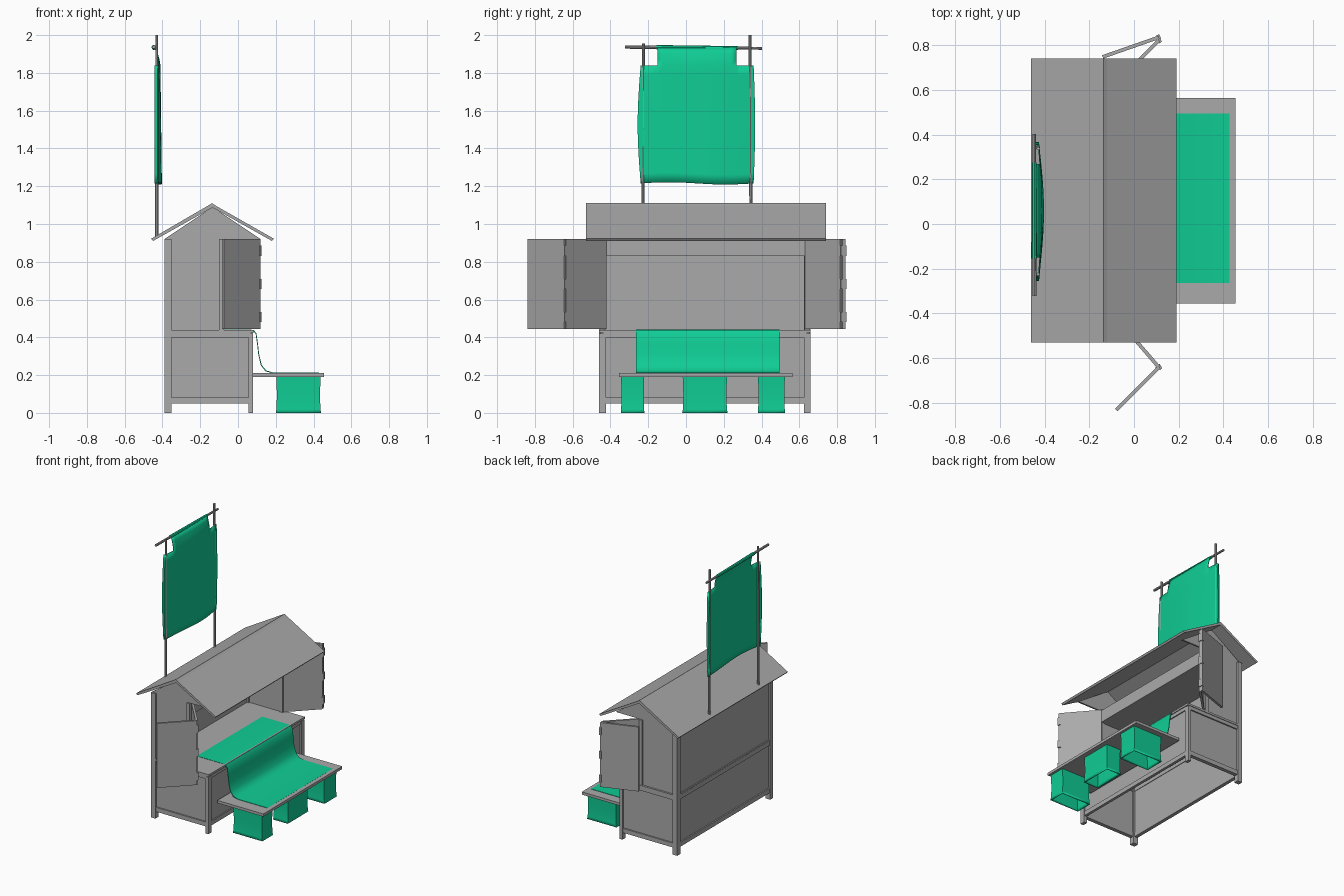
import bpy, bmesh, math
from mathutils import Vector

cube = bpy.data.objects.get("Cube")
if cube:
    bpy.data.objects.remove(cube, do_unlink=True)


def material(name, rgb):
    m = bpy.data.materials.new(name)
    m.use_nodes = True
    m.diffuse_color = (*rgb, 1)
    m.node_tree.nodes["Principled BSDF"].inputs["Base Color"].default_value = (*rgb, 1)
    return m


GRAY = material("weathered gray", (0.40, 0.40, 0.40))
GREEN = material("cloth green", (0.005, 0.61, 0.30))


def finish(name, bm, mat, smooth=False):
    bmesh.ops.recalc_face_normals(bm, faces=bm.faces)
    me = bpy.data.meshes.new(name)
    bm.to_mesh(me)
    bm.free()
    me.materials.append(mat)
    ob = bpy.data.objects.new(name, me)
    bpy.context.collection.objects.link(ob)
    if smooth:
        bpy.ops.object.select_all(action='DESELECT')
        ob.select_set(True)
        bpy.context.view_layer.objects.active = ob
        bpy.ops.object.shade_smooth_by_angle(angle=math.radians(40))
    return ob


def box(name, xs, ys, zs, mat=GRAY):
    bm = bmesh.new()
    bmesh.ops.create_cube(bm, size=1)
    for v in bm.verts:
        v.co = [r[0] if c < 0 else r[1] for c, r in zip(v.co, (xs, ys, zs))]
    return finish(name, bm, mat)


def prism(name, profile, ys, mat=GRAY, smooth=False):
    """Extrude an x-z outline along y."""
    bm = bmesh.new()
    face = bm.faces.new([bm.verts.new((x, ys[0], z)) for x, z in profile])
    new = bmesh.ops.extrude_face_region(bm, geom=[face])["geom"]
    for v in new:
        if isinstance(v, bmesh.types.BMVert):
            v.co.y = ys[1]
    return finish(name, bm, mat, smooth)


def rod(name, a, b, radius, mat=GRAY):
    a, b = Vector(a), Vector(b)
    bm = bmesh.new()
    bmesh.ops.create_cone(bm, cap_ends=True, segments=8, radius1=radius,
                          radius2=radius * 0.85, depth=(b - a).length)
    ob = finish(name, bm, mat, True)
    ob.location = (a + b) / 2
    ob.rotation_euler = (b - a).to_track_quat('Z', 'Y').to_euler()
    return ob


# Overall stall limits
BACK, FRONT, WALL = -0.39, 0.08, -0.075
LOW, HIGH = -0.46, 0.66
COUNTER, EAVE = 0.44, 0.92

# Corner posts, end frames and end panels
for side, y, s in (("right", LOW, 1), ("left", HIGH, -1)):
    post = sorted((y, y + s * 0.036))
    rail = sorted((y + s * 0.004, y + s * 0.032))
    panel = sorted((y + s * 0.014, y + s * 0.026))
    box(side + "_back_post", (BACK, BACK + 0.038), post, (0, EAVE))
    box(side + "_front_post", (FRONT - 0.024, FRONT), post, (0, COUNTER - 0.02))
    for z in (0.05, 0.40):
        box(side + "_end_rail", (BACK + 0.03, FRONT - 0.01), rail, (z, z + 0.032))
    box(side + "_lower_panel", (BACK + 0.02, FRONT - 0.01), panel, (0.06, 0.42))
    box(side + "_upper_panel", (BACK + 0.02, WALL), panel, (0.43, EAVE))
    box(side + "_upper_jamb", (WALL - 0.025, WALL), rail, (COUNTER, EAVE))
    prism(side + "_gable", [(BACK, EAVE), (-0.135, 1.09), (0.12, EAVE)], panel)

# Front and back rails and boards
inner = (LOW + 0.02, HIGH - 0.02)
for z in (0.05, 0.40):
    box("front_rail", (FRONT - 0.022, FRONT - 0.002), inner, (z, z + 0.032))
    box("back_rail", (BACK + 0.004, BACK + 0.03), inner, (z, z + 0.032))
box("front_panel", (FRONT - 0.02, FRONT - 0.01), inner, (0.06, 0.42))
box("back_panel", (BACK + 0.014, BACK + 0.026), inner, (0.06, EAVE))
box("counter_top", (BACK + 0.005, FRONT + 0.004), (LOW, HIGH), (0.425, COUNTER))
box("ceiling", (BACK + 0.02, WALL), inner, (0.83, 0.84))
box("lintel", (WALL - 0.015, WALL), inner, (0.83, EAVE))

# Pitched roof
prism("roof", [(-0.46, 0.922), (-0.137, 1.11), (-0.12, 1.098), (0.19, 0.922),
               (0.18, 0.91), (-0.135, 1.087), (-0.45, 0.91)], (-0.53, 0.74))


# Folding shutters with hinges
def shutter(name, a, b):
    a, b = Vector(a), Vector(b)
    d = b - a
    ob = box(name, (0, d.length), (-0.008, 0.008), (COUNTER + 0.005, EAVE))
    hinges = [box(name + "_hinge", (d.length - 0.008, d.length + 0.006),
                  (-0.012, 0.012), (z, z + 0.055)) for z in (0.48, 0.655, 0.83)]
    for o in [ob] + hinges:
        o.location = (a.x, a.y, 0)
        o.rotation_euler.z = math.atan2(d.y, d.x)


shutter("right_inner_shutter", (-0.075, -0.425), (0.11, -0.64))
shutter("right_outer_shutter", (-0.08, -0.833), (0.113, -0.64))
shutter("left_inner_shutter", (-0.075, 0.635), (0.112, 0.822))
shutter("left_outer_shutter", (-0.14, 0.748), (0.112, 0.836))

# Dining table and its runner draped down from the counter
box("table_top", (FRONT, 0.455), (-0.355, 0.565), (0.19, 0.21))
path = [(-0.15, 0.442), (0.06, 0.442), (0.085, 0.438), (0.098, 0.42), (0.105, 0.37),
        (0.112, 0.31), (0.125, 0.255), (0.15, 0.224), (0.19, 0.213), (0.428, 0.213)]
under = [(x - 0.004, z - 0.004) for x, z in reversed(path)]
prism("table_runner", path + under, (-0.265, 0.495), GREEN, True)


# Stools: open-bottomed cloth covers, pinched slightly at mid height
def stool(name, xs, ys):
    bm = bmesh.new()
    cx, cy = sum(xs) / 2, sum(ys) / 2
    rings = []
    for z, k in ((0, 1), (0.02, 0.97), (0.095, 0.95), (0.17, 0.97), (0.19, 0.98)):
        rings.append([bm.verts.new((cx + (x - cx) * k, cy + (y - cy) * k, z))
                      for x, y in ((xs[0], ys[0]), (xs[1], ys[0]),
                                   (xs[1], ys[1]), (xs[0], ys[1]))])
    for a, b in zip(rings, rings[1:]):
        for i in range(4):
            j = (i + 1) % 4
            bm.faces.new((a[i], a[j], b[j], b[i]))
    bm.faces.new(rings[-1])
    ob = finish(name, bm, GREEN, True)
    ob.modifiers.new("thickness", 'SOLIDIFY').thickness = 0.006


stool("right_stool", (0.20, 0.44), (-0.345, -0.22))
stool("middle_stool", (0.30, 0.42), (-0.02, 0.22))
stool("left_stool", (0.20, 0.44), (0.38, 0.525))

# Banner poles and crossbar
rod("right_pole", (-0.43, -0.228, 0.93), (-0.43, -0.225, 1.955), 0.009)
rod("left_pole", (-0.43, 0.345, 0.93), (-0.43, 0.338, 2.0), 0.009)
rod("crossbar", (-0.446, -0.322, 1.937), (-0.446, 0.402, 1.93), 0.009)

# Banner cloth: bulging sheet with a narrower top tab over the crossbar
bm = bmesh.new()
N, M = 20, 12
BOTTOM, SHOULDER, TOP = 1.215, 1.84, 1.936


def banner_point(i, j):
    u, t = i / N, j / M
    bow = 0.016 * math.sin(math.pi * t)
    y = (-0.24 - bow) * (1 - u) + (0.358 + bow * 0.5) * u
    z = BOTTOM + (SHOULDER - BOTTOM) * t
    z += 0.006 * math.sin(2 * math.pi * u) * (1 - t)
    x = -0.425 + 0.022 * math.sin(math.pi * u) * (1 - 0.35 * t)
    return x, y, z


grid = [[bm.verts.new(banner_point(i, j)) for i in range(N + 1)] for j in range(M + 1)]
TAB = range(3, N - 2)
last = grid[M]
for k in (1, 2, 3):
    row = {}
    for i in TAB:
        x, y, z = banner_point(i, M)
        row[i] = bm.verts.new((x + (-0.437 - x) * (k / 3) ** 1.5, y,
                               z + (TOP - SHOULDER) * k / 3))
    for i in TAB[:-1]:
        bm.faces.new((last[i], last[i + 1], row[i + 1], row[i]))
    last = row
for a, b in zip(grid, grid[1:]):
    for i in range(N):
        bm.faces.new((a[i], a[i + 1], b[i + 1], b[i]))
# Side hems folded back around the poles
for i in (0, N):
    hem = [bm.verts.new((-0.441, v[i].co.y, v[i].co.z)) for v in grid]
    for j in range(M):
        bm.faces.new((grid[j][i], grid[j + 1][i], hem[j + 1], hem[j]))
banner = finish("banner_cloth", bm, GREEN, True)
banner.modifiers.new("thickness", 'SOLIDIFY').thickness = 0.005
# Loop of the tab around the crossbar
rod("banner_loop", (-0.446, -0.155, 1.9355), (-0.446, 0.275, 1.9315), 0.012, GREEN)
